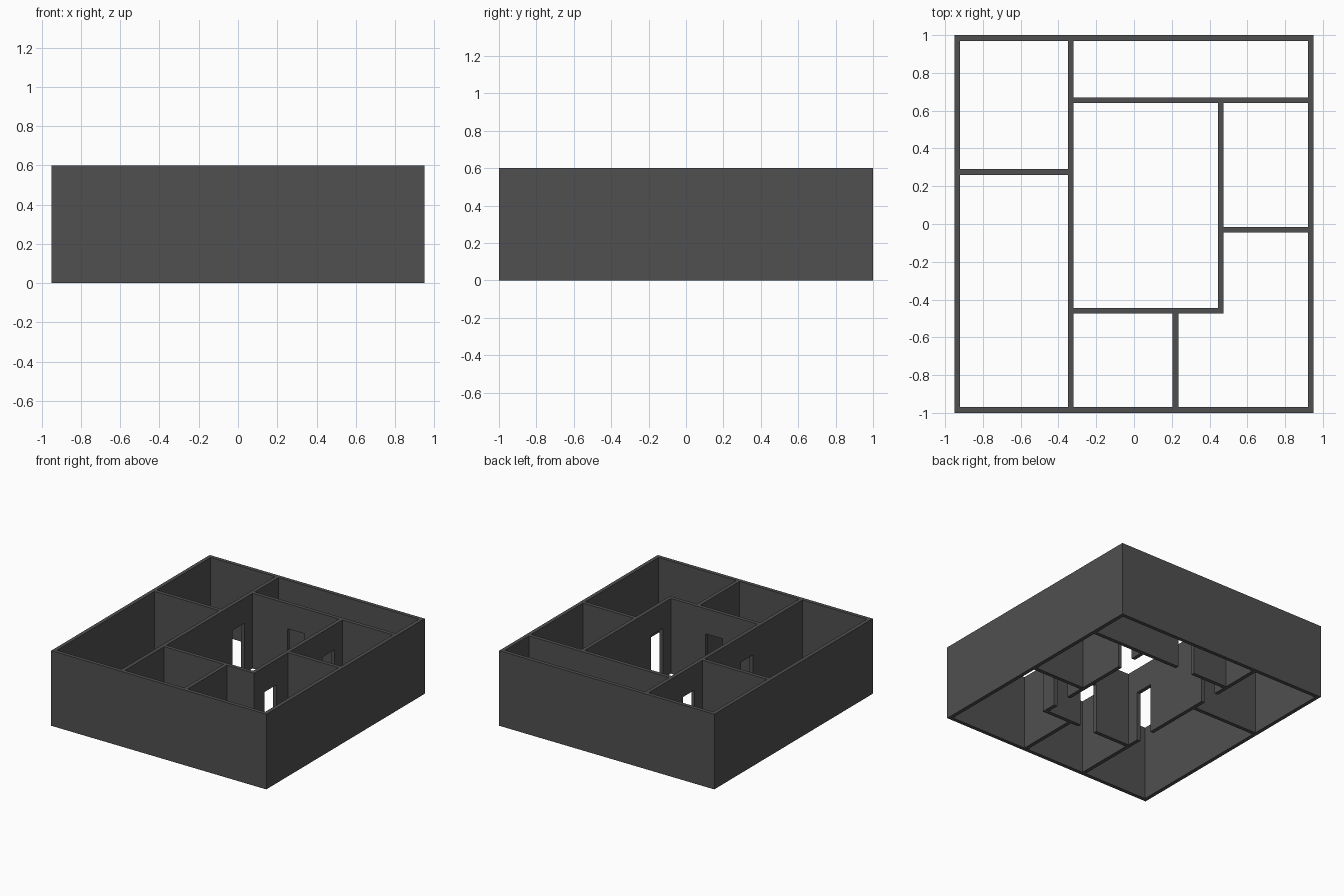
import bpy, bmesh

if "Cube" in bpy.data.objects:
    bpy.data.objects.remove(bpy.data.objects["Cube"])

HEIGHT, DOOR_W, DOOR_H = 0.60, 0.15, 0.40

wall_mat = bpy.data.materials.new("dark grey wall")
wall_mat.diffuse_color = (0.08, 0.08, 0.08, 1)
wall_mat.use_nodes = True
wall_mat.node_tree.nodes["Principled BSDF"].inputs["Base Color"].default_value = wall_mat.diffuse_color


def prism(name, outline, z0, z1):
    """Extrude a counter-clockwise floor outline from z0 to z1."""
    bm = bmesh.new()
    base = bm.faces.new([bm.verts.new((x, y, z0)) for x, y in outline])
    top = bmesh.ops.extrude_face_region(bm, geom=[base])["geom"]
    verts = [g for g in top if isinstance(g, bmesh.types.BMVert)]
    bmesh.ops.translate(bm, verts=verts, vec=(0, 0, z1 - z0))
    bmesh.ops.recalc_face_normals(bm, faces=bm.faces)
    mesh = bpy.data.meshes.new(name)
    bm.to_mesh(mesh)
    bm.free()
    mesh.materials.append(wall_mat)
    obj = bpy.data.objects.new(name, mesh)
    bpy.context.collection.objects.link(obj)
    return obj


def rect(x0, x1, y0, y1):
    return [(x0, y0), (x1, y0), (x1, y1), (x0, y1)]


def carve(target, outline, z0, z1):
    """Cut a prism out of the target, then remove the cutter."""
    cutter = prism("cutter", outline, z0, z1)
    cutter.hide_render = True
    mod = target.modifiers.new("carve", "BOOLEAN")
    mod.operation, mod.solver, mod.object = "DIFFERENCE", "EXACT", cutter
    bpy.context.view_layer.objects.active = target
    bpy.ops.object.modifier_apply(modifier=mod.name)
    bpy.data.objects.remove(cutter)


# Solid block that becomes the house walls
walls = prism("house_walls", rect(-0.95, 0.95, -1, 1), 0, HEIGHT)

# Rooms, open at top and bottom
rooms = [
    rect(-0.92, -0.35, 0.29, 0.97),      # back left
    rect(-0.92, -0.35, -0.97, 0.26),     # front left
    rect(-0.32, 0.92, 0.67, 0.97),       # back
    rect(-0.32, 0.445, -0.445, 0.64),    # central hall
    rect(0.475, 0.92, -0.015, 0.64),     # right
    rect(-0.32, 0.205, -0.97, -0.475),   # front
    [(0.235, -0.97), (0.92, -0.97), (0.92, -0.045),   # L-shaped corner
     (0.475, -0.045), (0.475, -0.475), (0.235, -0.475)],
]
for outline in rooms:
    carve(walls, outline, -0.1, HEIGHT + 0.1)

# Doorways from the hall: two in each side wall, one in front and back walls
h = DOOR_W / 2
for x in (-0.335, 0.46):
    for y in (-0.27, 0.465):
        carve(walls, rect(x - 0.04, x + 0.04, y - h, y + h), -0.1, DOOR_H)
for y in (-0.46, 0.655):
    carve(walls, rect(0.0625 - h, 0.0625 + h, y - 0.04, y + 0.04), -0.1, DOOR_H)
